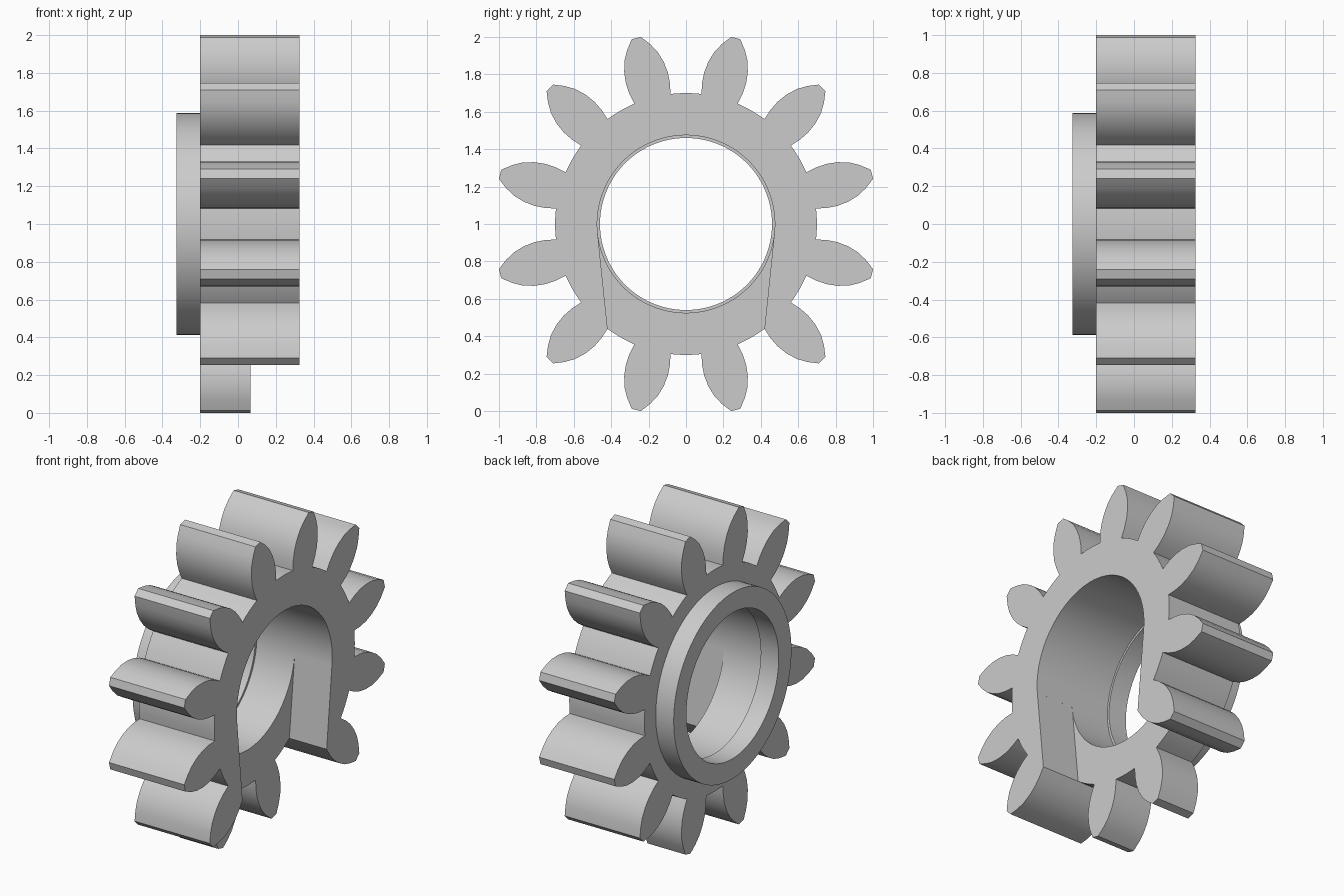
import bpy, bmesh
from math import sin, cos, pi, radians, asin, acos, hypot, atan2

TEETH = 12
ROOT_R, BORE_R = 0.70, 0.475
CENTRE_Z = 1.0
# One tooth flank: distance from the axis, half thickness
FLANK = [(0.693, 0.10), (0.75, 0.112), (0.81, 0.116), (0.87, 0.109),
         (0.93, 0.091), (0.98, 0.063), (1.029, 0.025)]

default = bpy.data.objects.get("Cube")
if default:
    bpy.data.objects.remove(default, do_unlink=True)

metal = bpy.data.materials.new("plain grey")
metal.use_nodes = True
grey = (0.6, 0.6, 0.6, 1)
metal.diffuse_color = grey
metal.node_tree.nodes["Principled BSDF"].inputs["Base Color"].default_value = grey


def polar(r, a):
    return r * cos(a), r * sin(a)


def circle(r, n=96):
    return [polar(r, 2 * pi * i / n) for i in range(n)]


def prism(name, outline, x0, x1):
    """Extrude a (y, z) outline along x, around the gear axis."""
    bm = bmesh.new()
    face = bm.faces.new([bm.verts.new((x0, y, z + CENTRE_Z)) for y, z in outline])
    top = bmesh.ops.extrude_face_region(bm, geom=[face])["geom"]
    moved = [v for v in top if isinstance(v, bmesh.types.BMVert)]
    bmesh.ops.translate(bm, verts=moved, vec=(x1 - x0, 0, 0))
    bmesh.ops.recalc_face_normals(bm, faces=bm.faces)
    mesh = bpy.data.meshes.new(name)
    bm.to_mesh(mesh)
    bm.free()
    mesh.materials.append(metal)
    obj = bpy.data.objects.new(name, mesh)
    bpy.context.collection.objects.link(obj)
    return obj


def cut(obj, cutter):
    """Subtract the cutter, then discard it."""
    mod = obj.modifiers.new("cut", "BOOLEAN")
    mod.operation, mod.solver, mod.object = "DIFFERENCE", "EXACT", cutter
    bpy.context.view_layer.objects.active = obj
    bpy.ops.object.modifier_apply(modifier=mod.name)
    bpy.data.objects.remove(cutter, do_unlink=True)


def smooth(obj):
    bpy.ops.object.select_all(action="DESELECT")
    obj.select_set(True)
    bpy.context.view_layer.objects.active = obj
    bpy.ops.object.shade_smooth_by_angle(angle=radians(28))


# Toothed outline: both flanks of each tooth, then the root land
outline = []
half = asin(FLANK[0][1] / ROOT_R)
pitch = 2 * pi / TEETH
for i in range(TEETH):
    mid = (i + 0.5) * pitch
    flanks = [(r, -t) for r, t in FLANK] + [(r, t) for r, t in reversed(FLANK)]
    outline += [polar(hypot(r, t), mid + atan2(t, r)) for r, t in flanks]
    land = pitch - 2 * half
    outline += [polar(ROOT_R, mid + half + land * k / 4) for k in (1, 2, 3)]

gear = prism("gear_body", outline, -0.2, 0.325)

# Main bore
cut(gear, prism("bore_cutter", circle(BORE_R), -0.5, 0.5))

# Slot across the two lowest teeth, its walls tangent to the bore
root_angle = pi / 4 - half
root_r = hypot(*FLANK[0])
tangent_angle = root_angle + acos(BORE_R / root_r)
side = [(BORE_R, tangent_angle), (root_r, root_angle),
        (0.78, pitch), (1.2, pitch)]
right = [(r * sin(a), -r * cos(a)) for r, a in side]
left = [(-y, z) for y, z in reversed(right)]
cut(gear, prism("slot_cutter", right + left, 0.065, 0.5))
smooth(gear)

# Collar with a slightly narrower hole
collar = prism("collar", circle(0.587), -0.325, -0.2)
cut(collar, prism("collar_cutter", circle(0.46), -0.5, 0.5))
smooth(collar)
